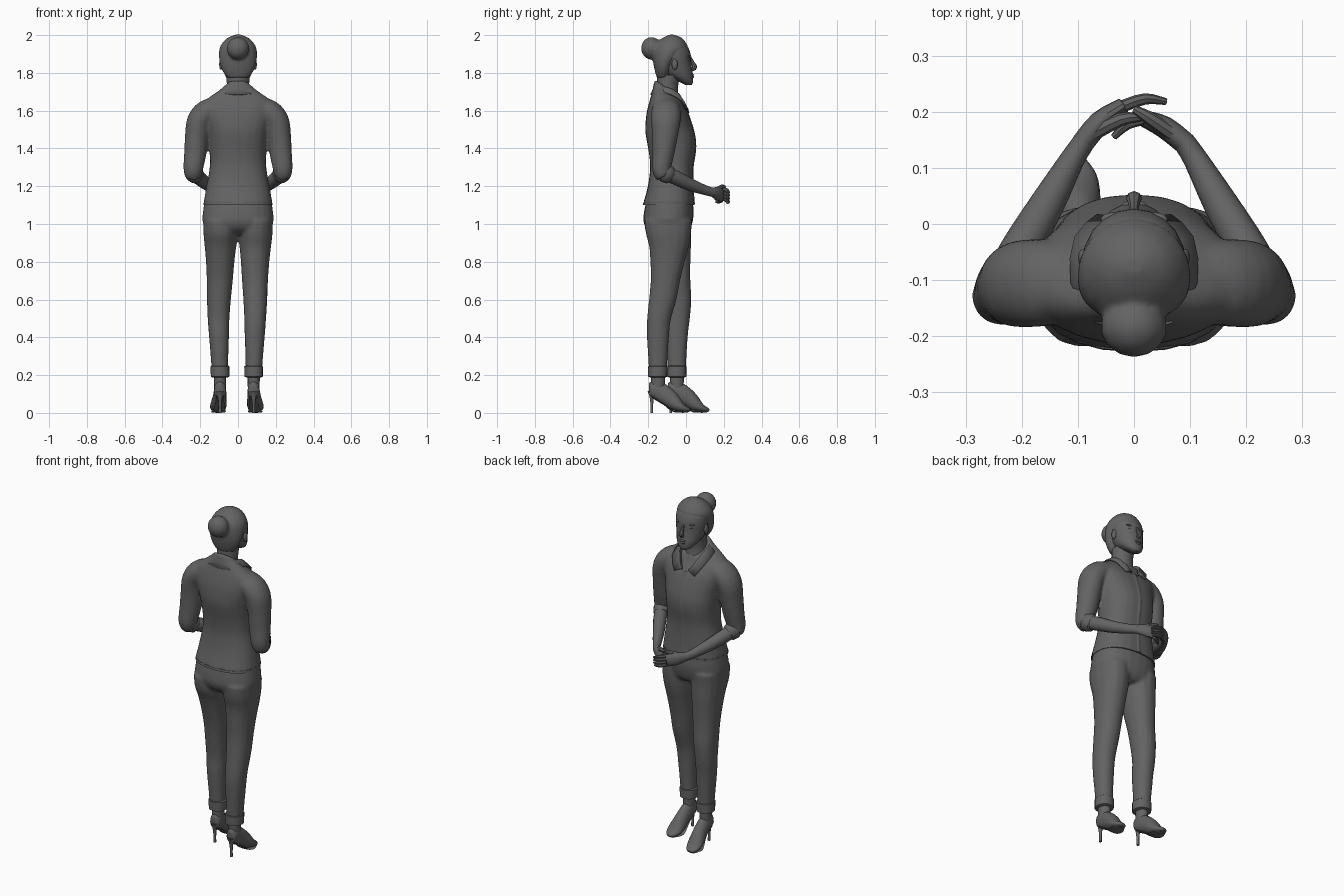
import bpy, bmesh, math
from mathutils import Vector


def spline(rows, k=3):
    """Catmull-Rom interpolation of equal-length number rows."""
    out, n = [], len(rows)
    for i in range(n - 1):
        p = [rows[max(0, min(n - 1, i + d))] for d in (-1, 0, 1, 2)]
        for j in range(k):
            t = j / k
            out.append([0.5 * (2 * b + (c - a) * t + (2 * a - 5 * b + 4 * c - d) * t * t
                               + (3 * b - a - 3 * c + d) * t ** 3) for a, b, c, d in zip(*p)])
    return out + [list(rows[-1])]


grey = bpy.data.materials.new("dark_grey")
grey.diffuse_color = (.125, .125, .125, 1)


def finish(name, bm):
    bmesh.ops.recalc_face_normals(bm, faces=bm.faces)
    me = bpy.data.meshes.new(name)
    bm.to_mesh(me)
    bm.free()
    me.materials.append(grey)
    ob = bpy.data.objects.new(name, me)
    bpy.context.collection.objects.link(ob)
    return ob


def skin(name, rings):
    """Bridge rings of points into a closed surface."""
    bm = bmesh.new()
    vs = [[bm.verts.new(p) for p in r] for r in rings]
    n = len(vs[0])
    for a, b in zip(vs, vs[1:]):
        for i in range(n):
            bm.faces.new((a[i], a[(i + 1) % n], b[(i + 1) % n], b[i]))
    bm.faces.new(vs[0])
    bm.faces.new(vs[-1])
    return finish(name, bm)


def loft(name, rows, n=20, p=1.0, k=3):
    """Horizontal rings; row = z, x0, x1, y_back, y_front, tilt."""
    rings = []
    for z, x0, x1, y0, y1, tilt in spline(rows, k):
        ring = []
        for i in range(n):
            c, s = (math.copysign(abs(v) ** p, v) for v in
                    (math.cos(2 * math.pi * i / n), math.sin(2 * math.pi * i / n)))
            dy = (y1 - y0) / 2 * s
            ring.append(((x0 + x1) / 2 + (x1 - x0) / 2 * c, (y0 + y1) / 2 + dy, z + tilt * dy))
        rings.append(ring)
    return skin(name, rings)


def sym(rows):
    """Symmetric rows z, half_width, y_back, y_front[, tilt] for loft."""
    return [(r[0], -r[1], r[1], r[2], r[3], r[4] if len(r) > 4 else 0) for r in rows]


def tube(name, rows, ref=(0, 0, 1), n=14, k=3, s=1):
    """Elliptical tube along a path; row = x, y, z, side_radius, other_radius."""
    rows = spline(rows, k)
    pts = [Vector(r[:3]) for r in rows]
    rings = []
    for i, r in enumerate(rows):
        t = (pts[min(i + 1, len(pts) - 1)] - pts[max(i - 1, 0)]).normalized()
        u = t.cross(Vector(ref)).normalized()
        v = u.cross(t)
        if ref[0]:
            u, v = v, u
        ring = []
        for j in range(n):
            a = 2 * math.pi * j / n
            q = pts[i] + u * r[3] * math.cos(a) + v * r[4] * math.sin(a)
            ring.append((q.x * s, q.y, q.z))
        rings.append(ring)
    return skin(name, rings)


def ball(name, loc, size):
    bm = bmesh.new()
    bmesh.ops.create_uvsphere(bm, u_segments=14, v_segments=9, radius=1)
    for v in bm.verts:
        v.co = Vector(a * b + c for a, b, c in zip(v.co, size, loc))
    return finish(name, bm)


def fuse(name, parts, voxel=.009, rounds=4):
    """Merge overlapping parts into one smooth garment."""
    bpy.ops.object.select_all(action="DESELECT")
    for o in parts:
        o.select_set(True)
    bpy.context.view_layer.objects.active = parts[0]
    bpy.ops.object.join()
    parts[0].name = name
    m = parts[0].modifiers.new("blend", "REMESH")
    m.mode, m.voxel_size, m.use_smooth_shade = "VOXEL", voxel, True
    m = parts[0].modifiers.new("soften", "SMOOTH")
    m.factor, m.iterations = .5, rounds


# Head, hair and face
loft("head", sym([(1.735, .018, 0, .03), (1.75, .042, -.03, .037), (1.78, .065, -.09, .038),
                  (1.81, .077, -.13, .034), (1.85, .087, -.15, .028), (1.89, .092, -.16, .026),
                  (1.93, .091, -.16, .014), (1.96, .07, -.14, -.008), (1.985, .04, -.11, -.04)]))
hair = loft("hair", sym([(1.775, .058, -.155, -.09), (1.81, .082, -.165, -.075), (1.85, .096, -.173, -.055),
                         (1.89, .101, -.178, -.02), (1.93, .098, -.175, .01), (1.96, .082, -.155, -.001),
                         (1.985, .056, -.125, -.022), (2.002, .018, -.09, -.06)]))
bun = ball("bun", (0, -.183, 1.93), (.06, .055, .06))
fuse("hair", [hair, bun], .007, 3)
tube("nose", [(0, .022, 1.885, .007, .006), (0, .036, 1.852, .01, .01),
              (0, .046, 1.83, .014, .013), (0, .032, 1.815, .009, .008)], (1, 0, 0), 8)
ball("upper_lip", (0, .034, 1.79), (.022, .008, .006))
ball("lower_lip", (0, .034, 1.779), (.018, .008, .007))
for s in (-1, 1):
    ball("ear", (s * .09, -.06, 1.845), (.01, .016, .029))
    ball("eye", (s * .034, .011, 1.868), (.016, .008, .007))
    ball("brow_ridge", (s * .036, .008, 1.886), (.024, .013, .006))

# Neck and upper chest
loft("neck", sym([(1.6, .08, -.16, -.02), (1.67, .066, -.157, -.033, -.3),
                  (1.72, .059, -.155, -.043), (1.79, .062, -.153, -.03)]), 16)

# Shirt body with sleeves, then placket and hem
shirt = [loft("shirt", sym([(1.105, .184, -.228, .045), (1.2, .167, -.202, .038), (1.3, .15, -.19, .038),
                            (1.38, .151, -.197, .05), (1.44, .157, -.208, .052), (1.5, .166, -.216, .04),
                            (1.58, .19, -.21, .014), (1.635, .19, -.195, -.012, -.1),
                            (1.67, .15, -.182, -.026, -.25), (1.695, .105, -.174, -.03, -.45),
                            (1.72, .066, -.166, -.035, -.7)]), 24, .86)]
for s in (-1, 1):
    shirt.append(tube("sleeve", [(.08, -.105, 1.63, .05, .065), (.16, -.105, 1.598, .064, .078),
                                 (.205, -.107, 1.545, .066, .078), (.219, -.112, 1.46, .062, .068),
                                 (.227, -.12, 1.37, .059, .058), (.237, -.13, 1.29, .052, .05),
                                 (.236, -.115, 1.255, .046, .046)], (1, 0, 0), 18, s=s))
fuse("shirt", shirt, .009, 6)
tube("shirt_placket", [(0, y, z, .013, .004) for y, z in
                       ((.005, 1.6), (.038, 1.5), (.05, 1.43), (.047, 1.37), (.036, 1.3),
                        (.036, 1.2), (.043, 1.105))], (1, 0, 0), 8)
loft("shirt_hem", sym([(1.1, .183, -.228, .045), (1.112, .182, -.226, .045)]), 24, .86, 1)

# Folded collar, half built then mirrored
inner = [(0, -.165, 1.7), (.045, -.152, 1.7), (.066, -.1, 1.69), (.055, -.045, 1.66), (.02, .0, 1.6)]
fold = [(0, -.168, 1.73), (.048, -.157, 1.73), (.073, -.1, 1.725), (.066, -.035, 1.69), (.022, .012, 1.61)]
outer = [(0, -.19, 1.685), (.07, -.176, 1.69), (.113, -.105, 1.697), (.106, -.022, 1.655), (.066, .018, 1.59)]
bm = bmesh.new()
rows = [[bm.verts.new(p) for p in spline(r, 2)] for r in (inner, fold, outer)]
for a, b in zip(rows, rows[1:]):
    for i in range(len(a) - 1):
        bm.faces.new((a[i], a[i + 1], b[i + 1], b[i]))
collar = finish("collar", bm)
collar.modifiers.new("mirror", "MIRROR").use_clip = True
collar.modifiers.new("thick", "SOLIDIFY").thickness = .006

# Rolled cuffs and forearms
for s in (-1, 1):
    tube("sleeve_cuff", [(.241, -.125, 1.275, .038, .043), (.237, -.115, 1.271, .046, .05),
                         (.222, -.088, 1.26, .044, .048), (.218, -.08, 1.256, .036, .04)], n=16, k=1, s=s)
    tube("forearm", [(.24, -.12, 1.275, .036, .038), (.205, -.05, 1.243, .036, .038),
                     (.155, .035, 1.203, .031, .032), (.11, .115, 1.175, .022, .025),
                     (.09, .145, 1.168, .02, .026)], s=s)


# Clasped hands: palm, four fingers and a thumb each
def hand(side, wrist, palm, knuckle, mid, tip, thumb):
    w, m, k, f, t, th = (Vector(p) for p in (wrist, palm, knuckle, mid, tip, thumb))
    tube(side + "_palm", [(*w, .02, .026), (*m, .02, .036), (*k, .015, .036)])
    for i in range(4):
        h = Vector((0, 0, .027 - .018 * i))
        short = .82 if i == 3 else 1
        tube(side + "_finger", [(*(k + h), .011, .011), (*(f + h * .95), .010, .010),
                                (*(f + (t - f) * short + h * .85), .006, .006)], n=8)
    up = Vector((0, 0, .03))
    tube(side + "_thumb", [(*(w + (m - w) * .4 + up * .4), .014, .014),
                           (*((m + th) / 2 + up * .6), .012, .012), (*th, .007, .007)], n=8)


hand("left", (-.093, .142, 1.168), (-.06, .182, 1.162), (-.02, .21, 1.155),
     (.02, .223, 1.143), (.057, .218, 1.132), (.012, .19, 1.19))
hand("right", (.093, .142, 1.168), (.055, .172, 1.16), (.018, .188, 1.152),
     (-.012, .178, 1.145), (-.036, .155, 1.138), (.0, .205, 1.197))

# Trousers: hips and legs fused, the left leg stepping forward
trousers = [loft("hips", sym([(.945, .07, -.17, .0), (.97, .15, -.205, .022), (1.01, .187, -.225, .035),
                              (1.06, .186, -.223, .041), (1.12, .178, -.211, .036)]), 24, .88)]
leg = [(.2, .04, .126, -.195, -.102), (.3, .039, .133, -.201, -.097), (.42, .035, .143, -.208, -.089),
       (.5, .033, .149, -.206, -.079), (.6, .028, .155, -.196, -.05), (.7, .021, .159, -.187, -.031),
       (.8, .015, .166, -.189, -.007), (.88, .008, .175, -.195, .015), (.95, .002, .183, -.213, .027),
       (1.02, .002, .184, -.22, .032)]
for s in (-1, 1):
    side = "right" if s > 0 else "left"
    step = .1 if s < 0 else 0
    out = .012 if s < 0 else 0
    rows = []
    for z, a, b, y0, y1 in leg:
        f = max(0, min(1, (.93 - z) / .42))
        rows.append((z, s * (a + out * f), s * (b + out * f), y0 + step * f, y1 + step * f, 0))
    trousers.append(loft(side + "_leg", rows, 16, .92))
    x, y = .083 + out, -.149 + step
    loft(side + "_trouser_cuff", [(z, s * (x - r), s * (x + r), y - r - .002, y + r + .002, 0)
                                  for z, r in ((.188, .04), (.192, .049), (.245, .05), (.251, .042))], 16, .92, 1)

    # Ankle, pointed high-heeled shoe, sole and heel
    loft(side + "_ankle", [(z, s * (x - r), s * (x + r), y - r - .005, y + r + .006, 0)
                           for z, r in ((.1, .03), (.16, .032), (.22, .033))], 14)
    tube(side + "_shoe", [(x, y - .046, .132, .012, .024), (x, y - .032, .13, .029, .042),
                          (x, y + .01, .112, .033, .05), (x + .003, y + .06, .078, .037, .046),
                          (x + .008, y + .1, .044, .043, .036), (x + .012, y + .135, .024, .04, .02),
                          (x + .014, y + .162, .016, .024, .012), (x + .015, y + .171, .014, .01, .006)],
         (1, 0, 0), 16, s=s)
    tube(side + "_shoe_sole", [(x, y - .035, .09, .022, .004), (x, y + .02, .056, .022, .004),
                               (x + .005, y + .075, .012, .034, .004), (x + .01, y + .115, .005, .041, .004),
                               (x + .014, y + .158, .005, .022, .004)], (1, 0, 0), 10, s=s)
    loft(side + "_shoe_heel", [(z, s * (x - r), s * (x + r), y - .032 - r, y - .032 + r, 0)
                               for z, r in ((0, .008), (.05, .008), (.09, .014), (.115, .024))], 10)
fuse("trousers", trousers)

# Smooth shading that keeps creases
bpy.ops.object.select_all(action="SELECT")
bpy.context.view_layer.objects.active = collar
bpy.ops.object.shade_smooth_by_angle(angle=math.radians(40))
